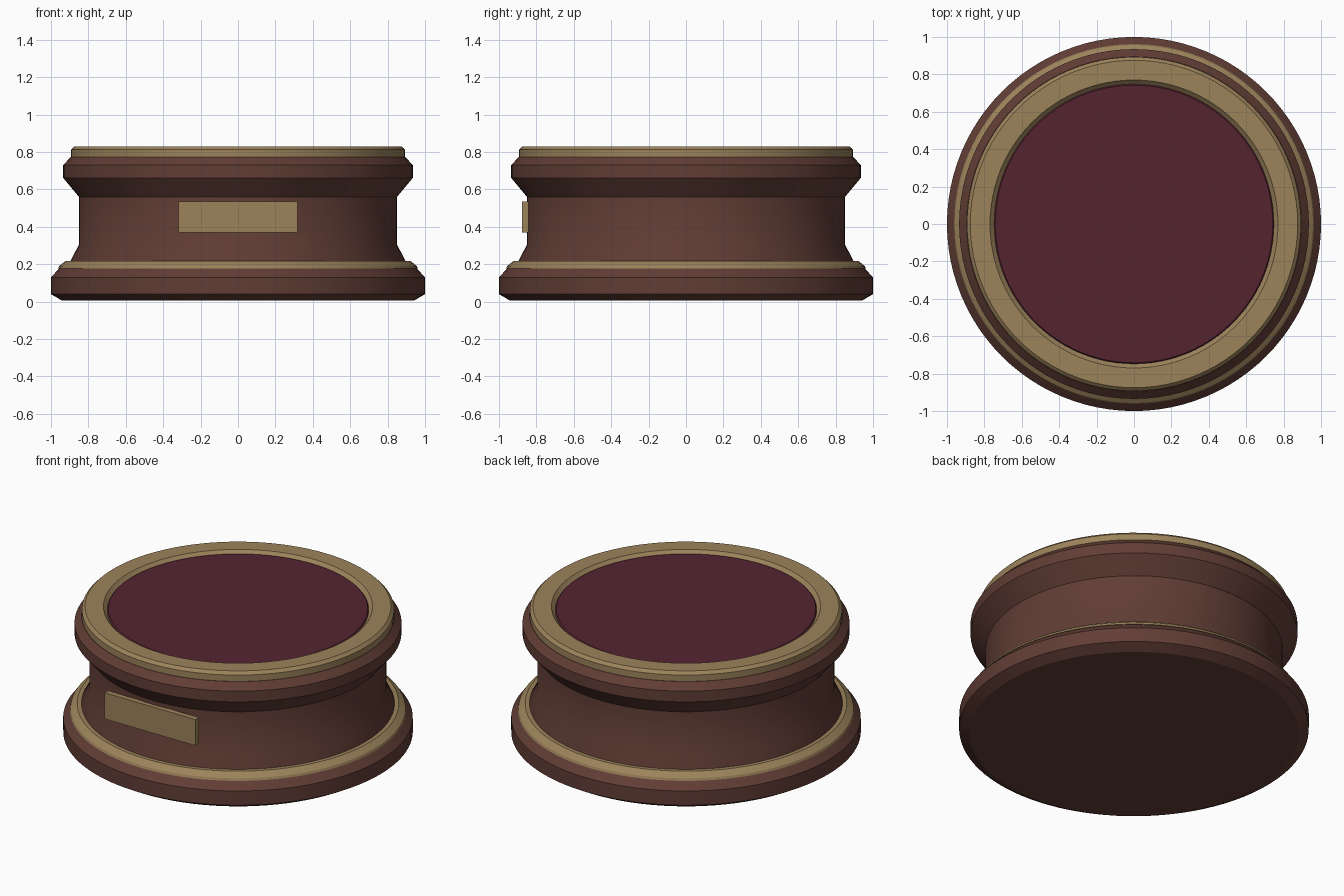
import bpy, bmesh, math

if "Cube" in bpy.data.objects:
    bpy.data.objects.remove(bpy.data.objects["Cube"])

SEGMENTS = 96


def srgb(r, g, b):
    def lin(c):
        c /= 255
        return c / 12.92 if c <= 0.04045 else ((c + 0.055) / 1.055) ** 2.4
    return (lin(r), lin(g), lin(b), 1.0)


def material(name, color):
    m = bpy.data.materials.new(name)
    m.diffuse_color = color
    m.use_nodes = True
    m.node_tree.nodes["Principled BSDF"].inputs["Base Color"].default_value = m.diffuse_color
    return m


wood = material("dark_wood", srgb(97, 61, 53))
brass = material("aged_brass", srgb(156, 131, 91))
cloth = material("burgundy_cloth", srgb(85, 35, 48))


def finish(name, bm, mat):
    bmesh.ops.recalc_face_normals(bm, faces=bm.faces)
    mesh = bpy.data.meshes.new(name)
    bm.to_mesh(mesh)
    bm.free()
    mesh.materials.append(mat)
    obj = bpy.data.objects.new(name, mesh)
    bpy.context.collection.objects.link(obj)
    bpy.ops.object.select_all(action='DESELECT')
    obj.select_set(True)
    bpy.context.view_layer.objects.active = obj
    bpy.ops.object.shade_smooth_by_angle(angle=math.radians(30))
    return obj


def turned(name, profile, mat, closed=False):
    """Revolve an (r, z) profile; open profiles get flat end caps."""
    bm = bmesh.new()
    rings = [[bm.verts.new((r * math.cos(2 * math.pi * i / SEGMENTS),
                            r * math.sin(2 * math.pi * i / SEGMENTS), z))
              for i in range(SEGMENTS)] for r, z in profile]
    pairs = list(zip(rings, rings[1:]))
    if closed:
        pairs.append((rings[-1], rings[0]))
    else:
        bm.faces.new(rings[0])
        bm.faces.new(rings[-1])
    for a, b in pairs:
        for i in range(SEGMENTS):
            j = (i + 1) % SEGMENTS
            bm.faces.new((a[i], a[j], b[j], b[i]))
    return finish(name, bm, mat)


# Wooden foot, waisted body and lip
turned("base_foot", [(0.94, 0.005), (1.0, 0.04), (1.0, 0.13), (0.955, 0.178)], wood)
turned("waisted_body", [(0.90, 0.17), (0.90, 0.21), (0.85, 0.305), (0.85, 0.56),
                        (0.935, 0.662), (0.935, 0.73), (0.895, 0.772)], wood)

# Brass trim above the foot and around the top
turned("lower_brass_band", [(0.86, 0.176), (0.962, 0.176), (0.957, 0.19),
                            (0.92, 0.218), (0.86, 0.218)], brass, closed=True)
turned("top_brass_rim", [(0.74, 0.77), (0.893, 0.77), (0.893, 0.812), (0.875, 0.83),
                         (0.77, 0.83), (0.752, 0.81), (0.74, 0.80)], brass, closed=True)

# Recessed cloth pad
turned("cloth_pad", [(0.745, 0.775), (0.748, 0.808), (0.742, 0.815)], cloth)

# Blank plaque on the front
bm = bmesh.new()
bmesh.ops.create_cube(bm, size=1.0)
for v in bm.verts:
    v.co = (v.co.x * 0.635, -0.86 + v.co.y * 0.035, 0.452 + v.co.z * 0.165)
finish("front_plaque", bm, brass)
